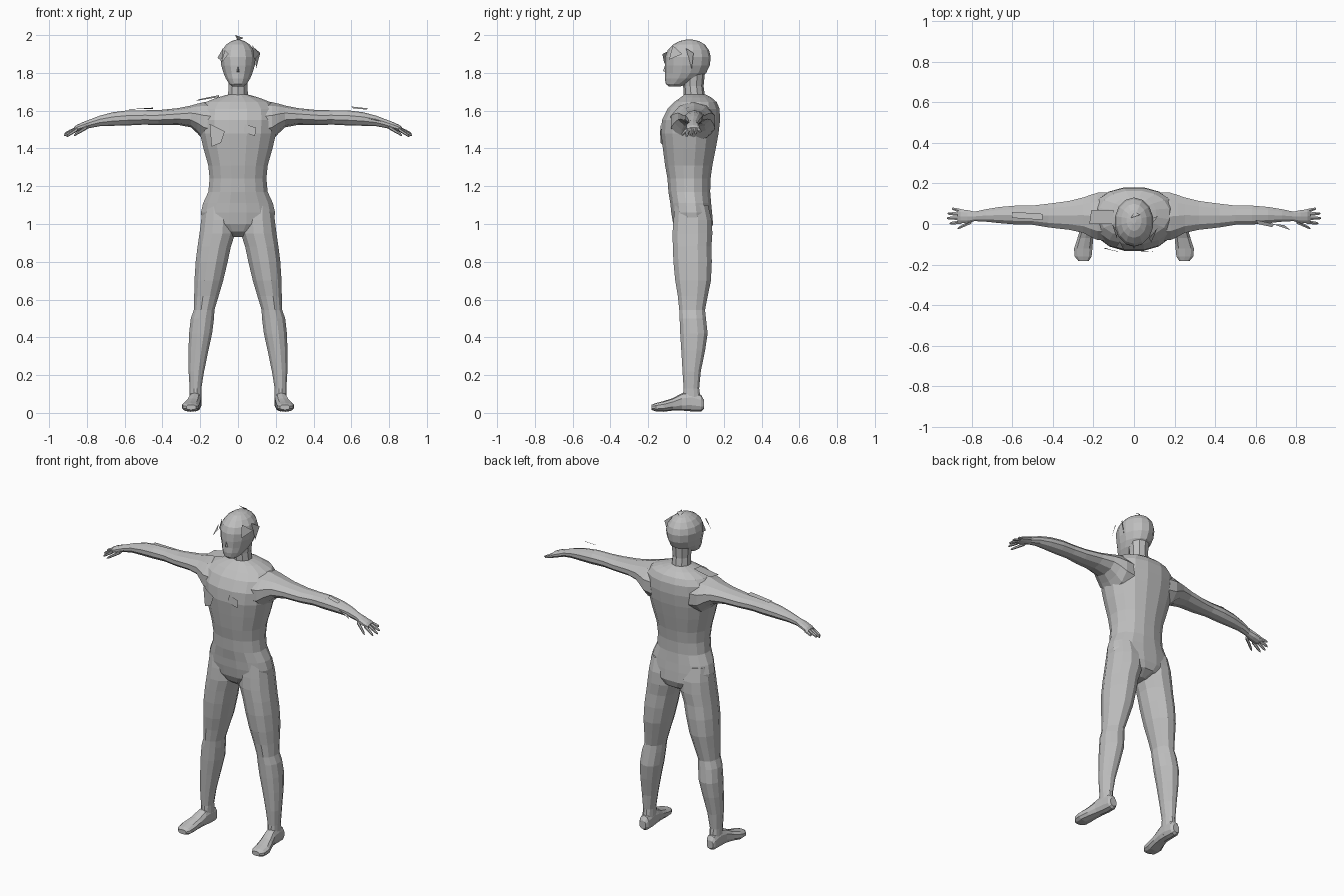
import bpy, bmesh, math
from mathutils import Vector

skin = bpy.data.materials.new("plain grey")
skin.diffuse_color = (0.52, 0.52, 0.52, 1)


def finish(name, bm, mirror=False):
    bmesh.ops.recalc_face_normals(bm, faces=bm.faces)
    me = bpy.data.meshes.new(name)
    bm.to_mesh(me)
    bm.free()
    me.materials.append(skin)
    ob = bpy.data.objects.new(name, me)
    bpy.context.collection.objects.link(ob)
    if mirror:
        ob.modifiers.new("Mirror", 'MIRROR')
    return ob


def loft(name, axis, rings, sides=12, power=1.0, mirror=False):
    """Skin rings (position, a0, a1, b0, b1) stacked along an axis."""
    order = {'x': (2, 0, 1), 'y': (0, 2, 1), 'z': (0, 1, 2)}[axis]
    bm = bmesh.new()
    loops = []
    for p, a0, a1, b0, b1 in rings:
        loop = []
        for i in range(sides):
            t = 2 * math.pi * (i + 0.5) / sides
            c, s = math.cos(t), math.sin(t)
            a = (a0 + a1) / 2 + (a1 - a0) / 2 * math.copysign(abs(c) ** power, c)
            b = (b0 + b1) / 2 + (b1 - b0) / 2 * math.copysign(abs(s) ** power, s)
            abp = (a, b, p)
            loop.append(bm.verts.new([abp[k] for k in order]))
        loops.append(loop)
    for lo, hi in zip(loops, loops[1:]):
        for i in range(sides):
            j = (i + 1) % sides
            bm.faces.new((lo[i], lo[j], hi[j], hi[i]))
    bm.faces.new(loops[0])
    bm.faces.new(loops[-1])
    return finish(name, bm, mirror)


# Torso and pelvis: height, x range, y range
torso = [
    (0.93, 0.04, -0.01, 0.08), (0.96, 0.12, -0.05, 0.13), (1.00, 0.19, -0.07, 0.145),
    (1.06, 0.20, -0.08, 0.14), (1.11, 0.188, -0.085, 0.135), (1.17, 0.160, -0.095, 0.13),
    (1.24, 0.153, -0.10, 0.132), (1.31, 0.160, -0.113, 0.142), (1.40, 0.186, -0.125, 0.16),
    (1.48, 0.205, -0.135, 0.175), (1.55, 0.212, -0.13, 0.183), (1.61, 0.205, -0.10, 0.18),
    (1.645, 0.175, -0.065, 0.165), (1.67, 0.11, -0.03, 0.135), (1.685, 0.055, -0.01, 0.105)]
loft("torso", 'z', [(z, -w, w, f, b) for z, w, f, b in torso], 16, 0.9)

# Neck
loft("neck", 'z', [(1.64, -0.085, 0.085, -0.04, 0.125), (1.68, -0.056, 0.056, -0.012, 0.10),
                   (1.73, -0.052, 0.052, -0.015, 0.093), (1.80, -0.06, 0.06, -0.02, 0.10)], 10)

# Head with a forward jaw
head = [
    (1.728, 0.030, -0.092, -0.03), (1.742, 0.048, -0.107, 0.01), (1.77, 0.066, -0.112, 0.07),
    (1.80, 0.079, -0.110, 0.107), (1.84, 0.091, -0.112, 0.126), (1.885, 0.096, -0.110, 0.131),
    (1.92, 0.087, -0.097, 0.122), (1.95, 0.064, -0.068, 0.10), (1.968, 0.037, -0.035, 0.07),
    (1.976, 0.01, 0.0, 0.035)]
loft("head", 'z', [(z, -w, w, f, b) for z, w, f, b in head], 14)

# Nose ridge
bm = bmesh.new()
pts = [(-0.012, -0.10, 1.80), (0.012, -0.10, 1.80), (0, -0.10, 1.87), (0, -0.122, 1.81)]
bmesh.ops.convex_hull(bm, input=[bm.verts.new(p) for p in pts])
finish("nose", bm)

# Legs from hip to ankle
loft("leg", 'z', [
    (1.10, 0.03, 0.185, -0.06, 0.12), (1.02, 0.012, 0.198, -0.07, 0.14),
    (0.95, 0.012, 0.207, -0.075, 0.143), (0.88, 0.035, 0.217, -0.073, 0.138),
    (0.80, 0.052, 0.227, -0.07, 0.14), (0.70, 0.076, 0.233, -0.06, 0.135),
    (0.62, 0.10, 0.234, -0.046, 0.118), (0.545, 0.123, 0.236, -0.038, 0.103),
    (0.50, 0.125, 0.252, -0.036, 0.108), (0.42, 0.135, 0.261, -0.033, 0.117),
    (0.33, 0.155, 0.264, -0.027, 0.103), (0.22, 0.178, 0.263, -0.02, 0.08),
    (0.13, 0.193, 0.257, -0.014, 0.071), (0.07, 0.193, 0.257, -0.02, 0.08),
    (0.03, 0.197, 0.255, -0.02, 0.08)], 12, 0.95, True)

# Feet, turned slightly outward
loft("foot", 'y', [
    (0.094, 0.205, 0.248, 0.02, 0.07), (0.08, 0.195, 0.256, 0.008, 0.095),
    (0.03, 0.192, 0.26, 0.008, 0.115), (-0.02, 0.195, 0.265, 0.012, 0.105),
    (-0.07, 0.199, 0.28, 0.012, 0.078), (-0.12, 0.203, 0.297, 0.006, 0.062),
    (-0.16, 0.207, 0.294, 0.008, 0.052), (-0.182, 0.222, 0.275, 0.016, 0.043)],
    10, 0.8, True)

# Arms from shoulder to wrist and palm; a range is z and b range is y after reordering
arm = [
    (0.10, -0.09, 0.16, 1.42, 1.648), (0.18, -0.085, 0.16, 1.44, 1.645),
    (0.215, -0.068, 0.148, 1.48, 1.637), (0.25, -0.048, 0.135, 1.512, 1.627),
    (0.32, -0.032, 0.117, 1.525, 1.613), (0.42, -0.02, 0.103, 1.524, 1.603),
    (0.50, -0.006, 0.093, 1.526, 1.602), (0.58, -0.005, 0.093, 1.522, 1.602),
    (0.66, 0.002, 0.086, 1.52, 1.592), (0.73, 0.01, 0.074, 1.518, 1.574),
    (0.785, 0.013, 0.062, 1.508, 1.553), (0.82, 0.002, 0.07, 1.497, 1.54),
    (0.855, 0.002, 0.074, 1.488, 1.524), (0.868, 0.008, 0.07, 1.488, 1.512)]


# The x-stacked loft keeps (y, z) in its ring plane
def loft_x(name, rings, sides):
    ob = loft(name, 'z', [(p, a0, a1, b0, b1) for p, a0, a1, b0, b1 in rings], sides)
    for v in ob.data.vertices:
        y, z, x = v.co
        v.co = (x, y, z)
    ob.modifiers.new("Mirror", 'MIRROR')


loft_x("arm", arm, 10)

# Fingers and thumb: root and tip points
fingers = [((0.85, 0.010, 1.502), (0.908, 0.003, 1.464)), ((0.85, 0.029, 1.508), (0.922, 0.029, 1.468)),
           ((0.85, 0.048, 1.508), (0.918, 0.052, 1.478)), ((0.85, 0.064, 1.504), (0.897, 0.076, 1.490)),
           ((0.80, 0.012, 1.512), (0.868, -0.022, 1.470))]
for root, tip in fingers:
    root, tip = Vector(root), Vector(tip)
    rings = []
    for t, r in ((0, 0.011), (0.55, 0.009), (0.9, 0.007), (1, 0.003)):
        p = root.lerp(tip, t)
        rings.append((p.x, p.y - r, p.y + r, p.z - r, p.z + r))
    loft_x("finger", rings, 6)

# Loose thin shards around the head, arms and chest
shards = {
    "crown_shard": [(-0.015, 0.03, 2.0), (0.03, 0.045, 1.985), (0.0, 0.06, 1.97)],
    "temple_shard": [(0.075, -0.07, 1.945), (0.115, -0.02, 1.90), (0.085, -0.09, 1.87)],
    "side_shard": [(0.09, 0.0, 1.93), (0.118, 0.04, 1.905), (0.095, 0.03, 1.82)],
    "brow_shard": [(-0.07, -0.085, 1.92), (-0.05, -0.125, 1.90), (-0.09, -0.115, 1.85)],
    "far_temple_shard": [(-0.08, -0.04, 1.93), (-0.108, 0.0, 1.88), (-0.085, -0.07, 1.86)],
    "forearm_shard": [(0.60, 0.02, 1.622), (0.69, 0.0, 1.612), (0.68, -0.015, 1.606), (0.61, 0.0, 1.612)],
    "wrist_shard": [(0.68, 0.0, 1.56), (0.77, -0.03, 1.54), (0.74, -0.005, 1.55)],
    "elbow_shard": [(-0.60, 0.03, 1.606), (-0.45, 0.02, 1.616), (-0.45, 0.05, 1.61), (-0.60, 0.06, 1.606)],
    "chest_shard": [(0.035, -0.136, 1.53), (0.095, -0.134, 1.51), (0.09, -0.136, 1.465), (0.03, -0.138, 1.485)],
    "ribs_shard": [(-0.15, -0.12, 1.53), (-0.07, -0.136, 1.49), (-0.09, -0.134, 1.43), (-0.14, -0.118, 1.41)],
    "shoulder_shard": [(-0.22, 0.0, 1.652), (-0.10, 0.0, 1.672), (-0.10, 0.07, 1.682), (-0.21, 0.07, 1.66)]}
for name, pts in shards.items():
    bm = bmesh.new()
    bm.faces.new([bm.verts.new(p) for p in pts])
    finish(name, bm)
